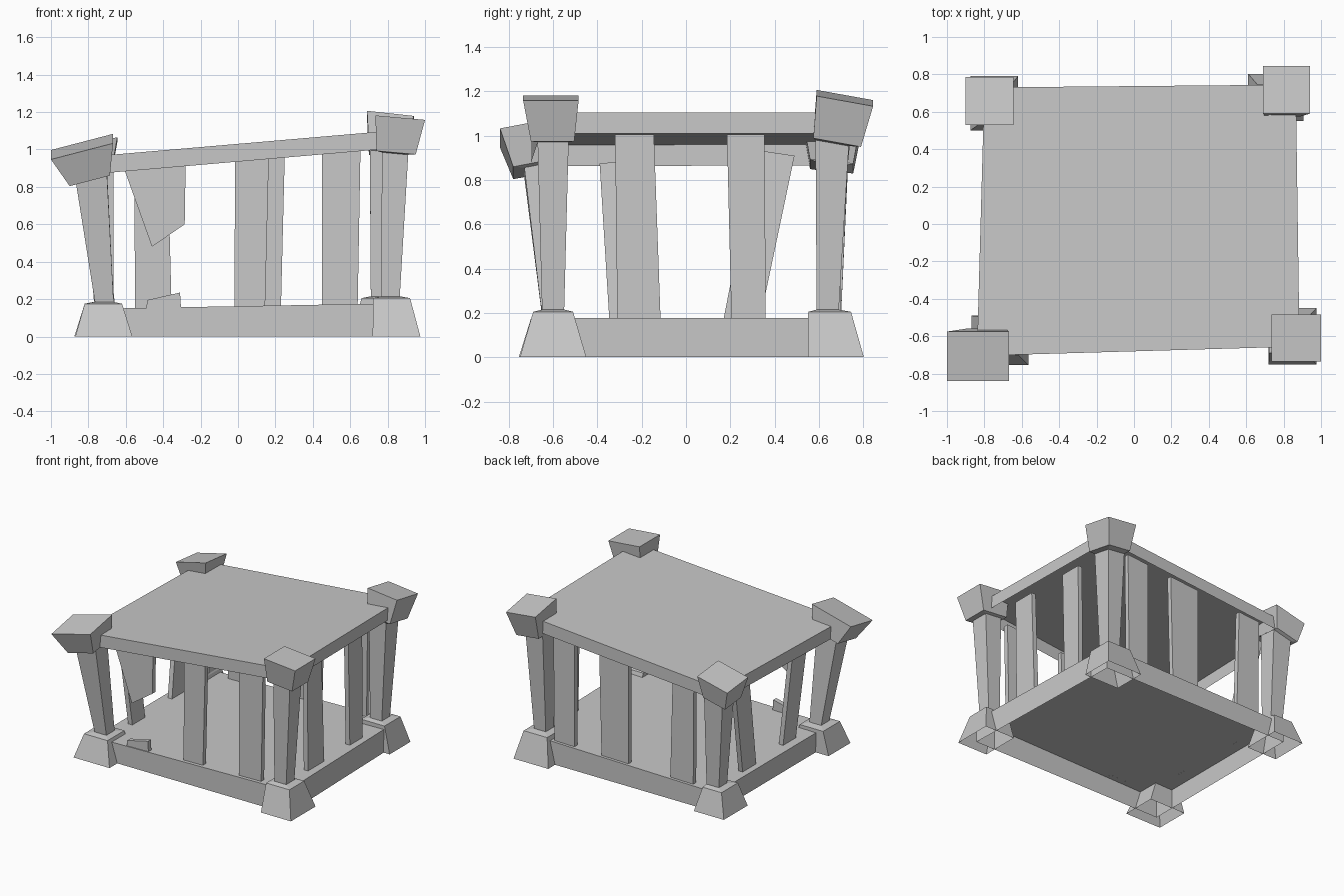
import bpy
import bmesh

cube = bpy.data.objects.get("Cube")
if cube:
    bpy.data.objects.remove(cube, do_unlink=True)

# One plain stone colour for everything
stone = bpy.data.materials.new("grey_stone")
stone.use_nodes = True
stone.diffuse_color = (0.58, 0.58, 0.58, 1)
shader = next(n for n in stone.node_tree.nodes if n.type == "BSDF_PRINCIPLED")
shader.inputs["Base Color"].default_value = stone.diffuse_color
shader.inputs["Roughness"].default_value = 0.9


def loft(name, loops, open_bottom=False):
    """Skin a stack of matching outlines, lowest first, into a flat-faced solid."""
    bm = bmesh.new()
    rings = [[bm.verts.new(p) for p in loop] for loop in loops]
    bm.faces.new(rings[-1])
    if not open_bottom:
        bm.faces.new(rings[0][::-1])
    for low, high in zip(rings, rings[1:]):
        for i in range(len(low)):
            j = (i + 1) % len(low)
            bm.faces.new((low[i], low[j], high[j], high[i]))
    if not open_bottom:
        bmesh.ops.recalc_face_normals(bm, faces=bm.faces)
    mesh = bpy.data.meshes.new(name)
    bm.to_mesh(mesh)
    bm.free()
    mesh.materials.append(stone)
    bpy.context.collection.objects.link(bpy.data.objects.new(name, mesh))


def rect(x, y, z, tilt=(0, 0)):
    """Rectangle over the spans x and y, tilted about its centre height z."""
    cx, cy = sum(x) / 2, sum(y) / 2
    corners = ((x[0], y[0]), (x[1], y[0]), (x[1], y[1]), (x[0], y[1]))
    return [(a, b, z + (a - cx) * tilt[0] + (b - cy) * tilt[1]) for a, b in corners]


def roof_z(x):
    return 1.03 + 0.086 * x


def floor_z(x):
    return 0.162 + 0.018 * x


# Floor tray, open underneath
outline = ((-0.76, -0.66), (0.885, -0.66), (0.85, 0.72), (-0.76, 0.72))
loft("floor_tray", [[(x, y, 0) for x, y in outline],
                    [(x, y, floor_z(x)) for x, y in outline]], True)

# Sloping roof tray, open underneath
outline = ((-0.84, -0.705), (0.885, -0.655), (0.865, 0.745), (-0.80, 0.73))
loft("roof_tray", [[(x, y, roof_z(x) - 0.095) for x, y in outline],
                   [(x, y, roof_z(x)) for x, y in outline]], True)


# Corner posts: flared base, column and tilted cap in one open-bottomed shell
def post(name, base, base_top, foot, head, cap, cap_top, heights, tilt):
    base_z, cap_z, top_z = heights
    loft(name + "_post", [
        rect(*base, 0),
        rect(*base_top, base_z - 0.01),
        rect(*foot, base_z),
        rect(*head, cap_z - 0.005, tilt),
        rect(*cap, cap_z, tilt),
        rect(*cap_top, top_z, tilt)], True)


post("front_right",
     base=((-0.87, -0.565), (-0.755, -0.49)), base_top=((-0.82, -0.62), (-0.70, -0.495)),
     foot=((-0.765, -0.665), (-0.65, -0.55)), head=((-0.865, -0.70), (-0.73, -0.59)),
     cap=((-0.90, -0.685), (-0.78, -0.56)), cap_top=((-1.0, -0.668), (-0.84, -0.575)),
     heights=(0.185, 0.853, 1.015), tilt=(0.26, 0.19))
post("front_left",
     base=((0.72, 0.975), (-0.75, -0.45)), base_top=((0.722, 0.92), (-0.69, -0.51)),
     foot=((0.765, 0.865), (-0.65, -0.55)), head=((0.77, 0.91), (-0.67, -0.53)),
     cap=((0.74, 0.95), (-0.70, -0.505)), cap_top=((0.735, 1.0), (-0.735, -0.485)),
     heights=(0.215, 0.983, 1.17), tilt=(-0.09, 0))
post("back_left",
     base=((0.61, 0.905), (0.55, 0.803)), base_top=((0.66, 0.86), (0.552, 0.745)),
     foot=((0.71, 0.81), (0.59, 0.69)), head=((0.705, 0.85), (0.585, 0.735)),
     cap=((0.70, 0.89), (0.575, 0.79)), cap_top=((0.69, 0.94), (0.59, 0.845)),
     heights=(0.215, 0.98, 1.17), tilt=(-0.11, -0.18))
post("back_right",
     base=((-0.875, -0.62), (0.50, 0.79)), base_top=((-0.82, -0.66), (0.54, 0.74)),
     foot=((-0.77, -0.665), (0.60, 0.70)), head=((-0.82, -0.665), (0.59, 0.73)),
     cap=((-0.86, -0.675), (0.56, 0.755)), cap_top=((-0.90, -0.645), (0.53, 0.785)),
     heights=(0.185, 0.862, 1.022), tilt=(0.24, -0.1))

THICK = 0.036


# Boards standing along the front and back edges (outline in x and z)
def board_across(name, points, y):
    loft(name, [[(x, y + side * THICK / 2, z) for x, z in points] for side in (-1, 1)])


# Boards standing along the left and right edges, leaning from foot_x to head_x
def board_along(name, foot, head, tops, foot_x, head_x):
    points = [(foot_x, y, floor_z(foot_x)) for y in foot]
    points += [(head_x, y, z) for y, z in zip(head, tops)][::-1]
    loft(name, [[(x + side * THICK / 2, y, z) for x, y, z in points] for side in (-1, 1)])


FRONT, BACK = -0.615, 0.68

across = (
    ("front_middle_board", FRONT, (-0.02, 0.145), (-0.015, 0.165)),
    ("front_left_board", FRONT, (0.45, 0.64), (0.45, 0.655)),
    ("back_right_board", BACK, (-0.55, -0.355), (-0.555, -0.375)),
    ("back_middle_board", BACK, (0.0, 0.23), (0.0, 0.25)),
    ("back_left_board", BACK, (0.46, 0.63), (0.46, 0.64)),
)
for name, y, foot, head in across:
    board_across(name, [(x, floor_z(x)) for x in foot]
                 + [(x, roof_z(x) - 0.08) for x in head[::-1]], y)

board_along("left_front_board", (-0.31, -0.115), (-0.32, -0.145), (1.005, 1.005), 0.795, 0.795)
board_along("left_back_board", (0.205, 0.36), (0.185, 0.355), (1.005, 1.005), 0.79, 0.79)
board_along("right_front_board", (-0.345, -0.19), (-0.39, -0.22), (0.875, 0.89), -0.675, -0.74)
board_along("right_back_board", (0.165, 0.33), (0.32, 0.49), (0.935, 0.91), -0.695, -0.74)

# Broken board: hanging upper piece and stub below
board_across("broken_board_upper",
             [(-0.61, 0.90), (-0.46, 0.48), (-0.285, 0.60), (-0.28, 0.925)], FRONT)
board_across("broken_board_stub",
             [(-0.49, 0.153), (-0.305, 0.156), (-0.31, 0.235), (-0.485, 0.195)], FRONT - 0.02)
